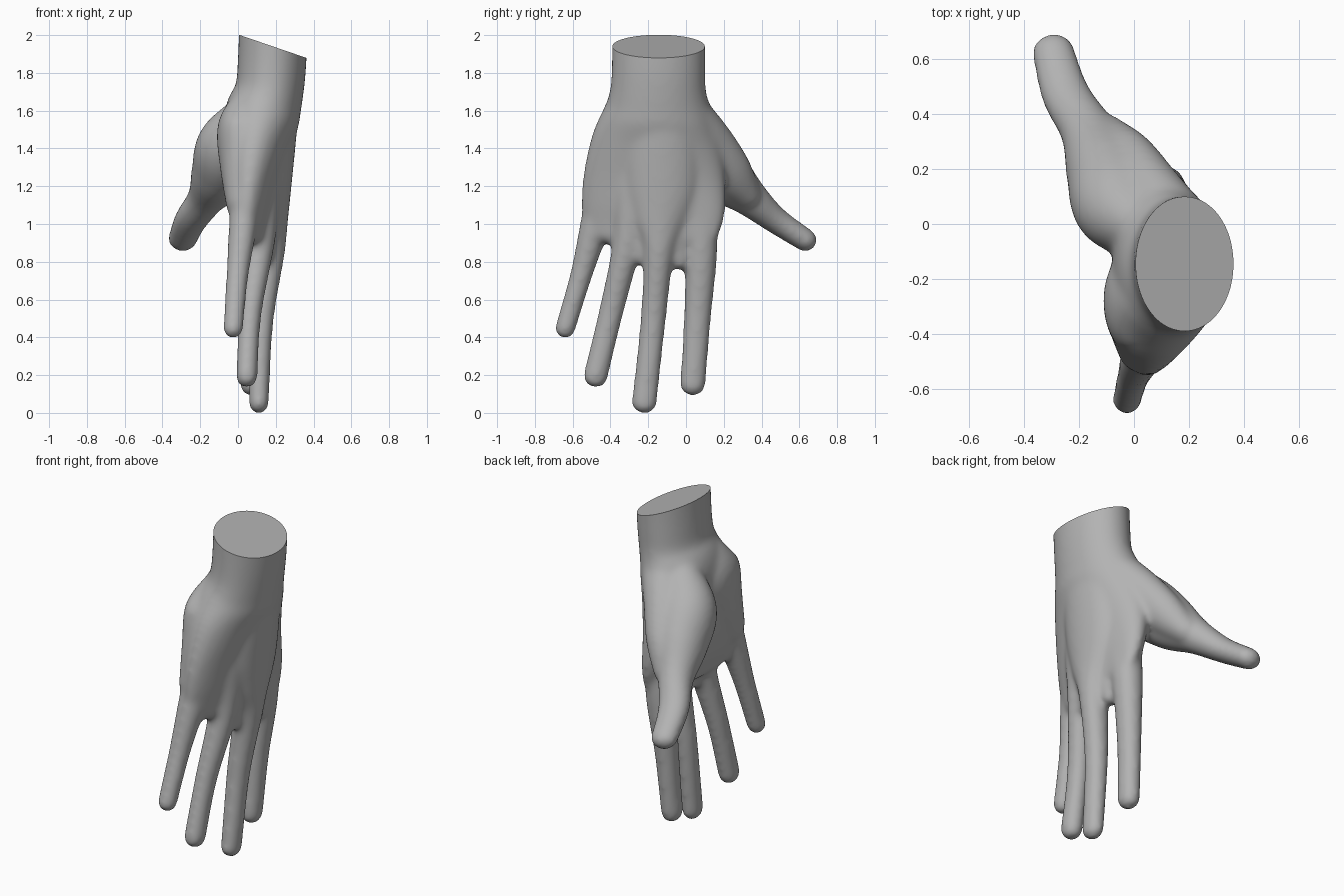
import bpy, bmesh, math
from mathutils import Vector, Matrix

cube = bpy.data.objects.get("Cube")
if cube:
    bpy.data.objects.remove(cube)

SIDES = 32
SHAPE = bmesh.new()


def spline(points, steps=6):
    """Catmull-Rom interpolation of whole stations."""
    pts = [points[0]] + points + [points[-1]]
    out = []
    for p, q, r, s in zip(pts, pts[1:], pts[2:], pts[3:]):
        for k in range(steps):
            t = k / steps
            out.append([b + t / 2 * (c - a + t * (2 * a - 5 * b + 4 * c - d + t * (3 * (b - c) + d - a)))
                        for a, b, c, d in zip(p, q, r, s)])
    return out + [list(points[-1])]


def tube(stations, rolls=None):
    """Loft ellipses; station = x, y, z, half depth, half width. The far end is rounded."""
    rolls = rolls or [0] * len(stations)
    path = spline([(*s, roll) for s, roll in zip(stations, rolls)])
    centres = [Vector(p[:3]) for p in path]
    tangents = [(centres[min(i + 1, len(path) - 1)] - centres[max(i - 1, 0)]).normalized()
                for i in range(len(path))]
    rings = [(c, t, p[3], p[4], p[5]) for c, t, p in zip(centres, tangents, path)]
    # Dome over the far end
    c, t, a, b, roll = rings[-1]
    for k in range(1, 6):
        ang = math.radians(16.5 * k)
        rings.append((c + t * min(a, b) * math.sin(ang), t,
                      a * math.cos(ang), b * math.cos(ang), roll))
    loops = []
    for c, t, a, b, roll in rings:
        u = Vector((1, 0, 0))
        u = (u - t * u.dot(t)).normalized()
        u = Matrix.Rotation(math.radians(roll), 3, t) @ u
        v = u.cross(t)
        loops.append([SHAPE.verts.new(c + u * a * math.cos(w) + v * b * math.sin(w))
                      for w in (2 * math.pi * i / SIDES for i in range(SIDES))])
    for lo, hi in zip(loops, loops[1:]):
        for i in range(SIDES):
            j = (i + 1) % SIDES
            SHAPE.faces.new((lo[i], lo[j], hi[j], hi[i]))
    SHAPE.faces.new(loops[0][::-1])
    SHAPE.faces.new(loops[-1])


# Wrist and palm
tube([(.19, -.145, 2.12, .182, .248), (.18, -.145, 1.85, .182, .248),
      (.165, -.148, 1.7, .182, .256), (.13, -.15, 1.58, .2, .295),
      (.1, -.16, 1.43, .182, .345), (.085, -.167, 1.25, .152, .378),
      (.088, -.174, 1.07, .12, .385), (.1, -.18, .95, .088, .36)],
     rolls=[0, 0, 0, 0, 2, 4, 7, 9])

# Heel of the palm on the little finger side
tube([(.06, -.26, 1.63, .1, .12), (.008, -.27, 1.5, .118, .19),
      (.005, -.34, 1.3, .1, .16), (.012, -.44, 1.1, .075, .105)])

# Thumb with its fleshy base
tube([(.08, -.02, 1.6, .12, .1), (-.04, .06, 1.42, .175, .165),
      (-.105, .19, 1.27, .145, .155), (-.17, .34, 1.135, .1, .1),
      (-.25, .475, 1.02, .09, .072), (-.295, .632, .915, .078, .062)])

# Web between thumb and back of the hand
tube([(.15, .02, 1.62, .12, .09), (.06, .12, 1.45, .115, .12),
      (-.02, .23, 1.28, .1, .12), (-.1, .32, 1.16, .08, .08)])

# Fingers: knuckle, base, middle, tip
fingers = [
    [(.05, -.41, 1.25, .08, .1), (.025, -.485, .98, .075, .08),
     (-.003, -.555, .73, .06, .06), (-.026, -.64, .445, .054, .055)],
    [(.15, -.22, 1.45, .1, .13), (.13, -.26, 1.2, .1, .13), (.115, -.31, .9, .08, .08),
     (.065, -.4, .52, .06, .066), (.046, -.48, .19, .058, .066)],
    [(.2, -.13, 1.7, .13, .16), (.188, -.13, 1.45, .12, .2), (.17, -.13, 1.2, .113, .2),
     (.165, -.14, 1.02, .1, .15), (.166, -.145, .85, .083, .085),
     (.124, -.175, .48, .064, .068), (.11, -.222, .049, .054, .068)],
    [(.11, .01, 1.2, .1, .13), (.115, .076, .9, .085, .093),
     (.085, .06, .5, .065, .073), (.068, .035, .147, .058, .069)],
]
for finger in fingers:
    tube(finger)

# Webs between the longer fingers
for x, y, z in [(.13, -.25, .83), (.135, -.035, .8)]:
    tube([(x, y, 1.05, .08, .06), (x, y, z, .055, .045)])

bmesh.ops.recalc_face_normals(SHAPE, faces=SHAPE.faces)
mesh = bpy.data.meshes.new("hand")
SHAPE.to_mesh(mesh)
SHAPE.free()
hand = bpy.data.objects.new("hand", mesh)
bpy.context.collection.objects.link(hand)
bpy.context.view_layer.objects.active = hand
hand.select_set(True)

# Melt the parts into one skin
remesh = hand.modifiers.new("skin", 'REMESH')
remesh.mode = 'VOXEL'
remesh.voxel_size = .013
soft = hand.modifiers.new("soften", 'SMOOTH')
soft.factor = .5
soft.iterations = 28
for name in ("skin", "soften"):
    bpy.ops.object.modifier_apply(modifier=name)

# Slanted flat cut at the wrist
bm = bmesh.new()
bm.from_mesh(hand.data)
cut = bmesh.ops.bisect_plane(bm, geom=bm.verts[:] + bm.edges[:] + bm.faces[:], dist=1e-5,
                             plane_co=(.01, 0, 2), plane_no=(.12, 0, .35), clear_outer=True)
rim = [e for e in cut["geom_cut"] if isinstance(e, bmesh.types.BMEdge)]
bmesh.ops.contextual_create(bm, geom=rim)
bm.to_mesh(hand.data)
bm.free()

skin = bpy.data.materials.new("plain grey")
skin.use_nodes = True
colour = (.45, .45, .45, 1)
skin.diffuse_color = colour
skin.node_tree.nodes["Principled BSDF"].inputs["Base Color"].default_value = colour
hand.data.materials.clear()
hand.data.materials.append(skin)
bpy.ops.object.shade_smooth_by_angle(angle=math.radians(40))
